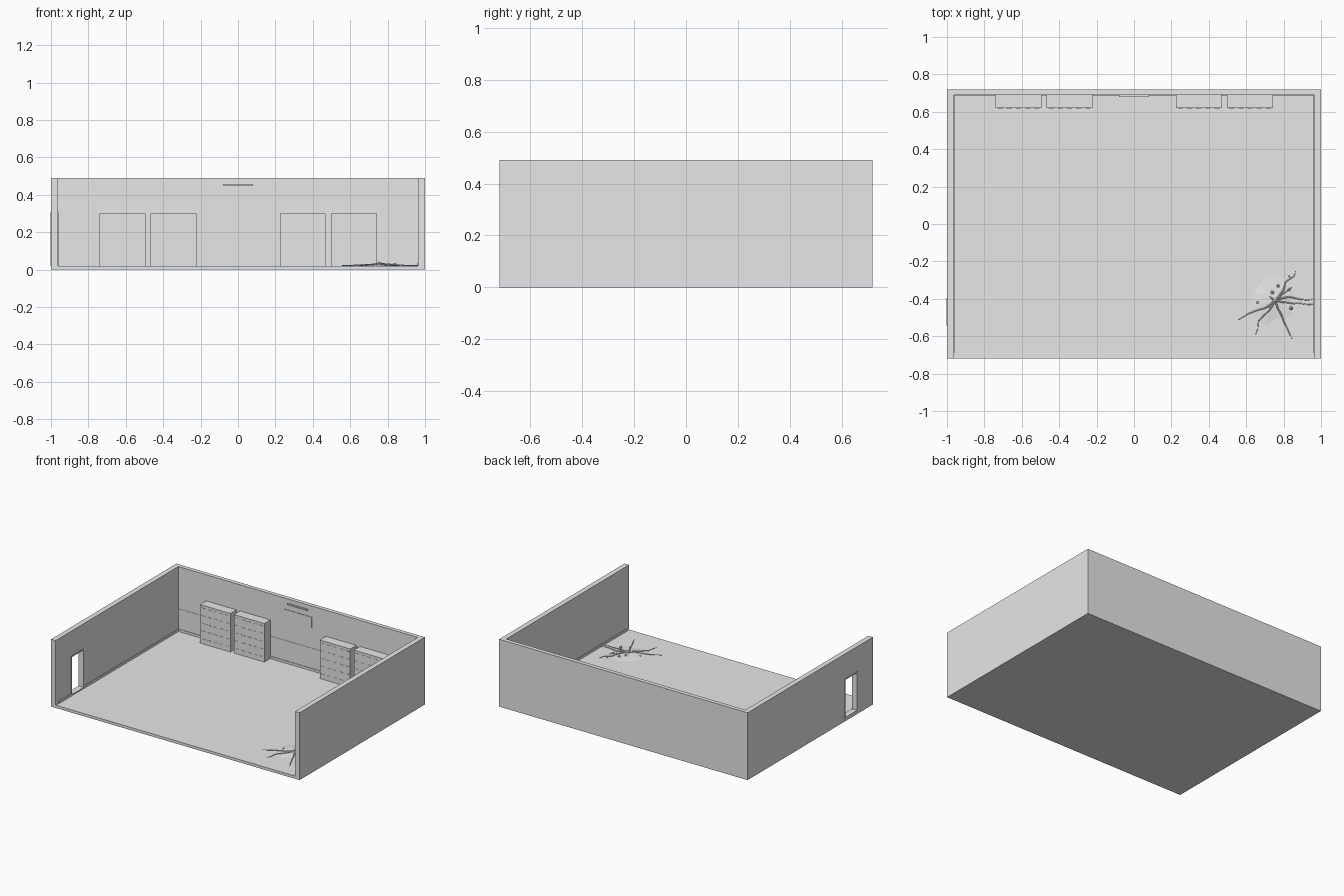
import bpy, bmesh, math, random
from mathutils import Matrix, Vector

random.seed(4)
if "Cube" in bpy.data.objects:
    bpy.data.objects.remove(bpy.data.objects["Cube"], do_unlink=True)

grey = bpy.data.materials.new("light_grey")
grey.use_nodes = True
colour = (0.8, 0.8, 0.8, 1)
grey.diffuse_color = colour
grey.node_tree.nodes["Principled BSDF"].inputs["Base Color"].default_value = colour

W, D, H = 1.0, 0.72, 0.49      # half width, half depth, wall height
IN_X, IN_Y = 0.963, 0.69       # inner wall faces
FLOOR = 0.02


def finish(name, bm):
    bmesh.ops.recalc_face_normals(bm, faces=bm.faces)
    mesh = bpy.data.meshes.new(name)
    bm.to_mesh(mesh)
    bm.free()
    mesh.materials.append(grey)
    ob = bpy.data.objects.new(name, mesh)
    bpy.context.collection.objects.link(ob)
    return ob


def boxes(name, spans):
    """One object made of boxes given as (x0, x1, y0, y1, z0, z1)."""
    bm = bmesh.new()
    for x0, x1, y0, y1, z0, z1 in spans:
        mid = Vector((x0 + x1, y0 + y1, z0 + z1)) / 2
        size = Matrix.Diagonal((x1 - x0, y1 - y0, z1 - z0, 1))
        bmesh.ops.create_cube(bm, size=1, matrix=Matrix.Translation(mid) @ size)
    return finish(name, bm)


def side_wall(name, x0, x1, outline):
    """Extrude a (y, z) outline from x0 to x1."""
    bm = bmesh.new()
    face = bm.faces.new([bm.verts.new((x0, y, z)) for y, z in outline])
    out = bmesh.ops.extrude_face_region(bm, geom=[face])
    moved = [v for v in out["geom"] if isinstance(v, bmesh.types.BMVert)]
    bmesh.ops.translate(bm, verts=moved, vec=(x1 - x0, 0, 0))
    return finish(name, bm)


# Room shell, with a doorway in the right wall
DOOR_A, DOOR_B, DOOR_TOP = -0.545, -0.395, 0.31
boxes("floor", [(-W, W, -D, D, 0, FLOOR)])
boxes("back_wall", [(-IN_X, IN_X, IN_Y, D, FLOOR, H)])
side_wall("left_wall", IN_X, W, [(-D, FLOOR), (D, FLOOR), (D, H), (-D, H)])
side_wall("right_wall", -W, -IN_X, [
    (-D, FLOOR), (DOOR_A, FLOOR), (DOOR_A, DOOR_TOP), (DOOR_B, DOOR_TOP),
    (DOOR_B, FLOOR), (D, FLOOR), (D, H), (-D, H)])

# Door frame and threshold
fx0, fx1, jamb = -W - 0.002, -IN_X + 0.003, 0.009
boxes("door_frame", [
    (fx0, fx1, DOOR_A, DOOR_A + jamb, FLOOR, DOOR_TOP),
    (fx0, fx1, DOOR_B - jamb, DOOR_B, FLOOR, DOOR_TOP),
    (fx0, fx1, DOOR_A, DOOR_B, DOOR_TOP - jamb, DOOR_TOP),
    (fx0, fx1, DOOR_A, DOOR_B, FLOOR, FLOOR + jamb)])

# Skirting and rail along the walls
sk, sk_top = 0.004, 0.037
boxes("skirting", [
    (-IN_X, IN_X, IN_Y - sk, IN_Y, FLOOR, sk_top),
    (IN_X - sk, IN_X, -0.69, IN_Y, FLOOR, sk_top),
    (-IN_X, -IN_X + sk, -0.69, DOOR_A, FLOOR, sk_top),
    (-IN_X, -IN_X + sk, DOOR_B, IN_Y, FLOOR, sk_top)])
boxes("wall_rail", [(-IN_X, IN_X, IN_Y - 0.002, IN_Y, 0.178, 0.184)])

# Four cabinets with rows of thin drawer pulls
CAB_FRONT, CAB_TOP, CAB_W = 0.62, 0.30, 0.245
for number, left in enumerate((-0.74, -0.467, 0.224, 0.498), 1):
    boxes(f"cabinet_{number}",
          [(left, left + CAB_W, CAB_FRONT, IN_Y, FLOOR, CAB_TOP)])
    pulls = []
    for row in range(5):
        for col in range(5):
            x = left + CAB_W * (col + 0.5) / 5
            z = FLOOR + (CAB_TOP - FLOOR) * (row + 0.6) / 5
            pulls.append((x - 0.014, x + 0.014, CAB_FRONT - 0.002, CAB_FRONT,
                          z, z + 0.004))
    boxes(f"drawer_pulls_{number}", pulls)

# Board and lamp bar in the middle of the back wall
boxes("wall_board", [(-0.113, 0.113, IN_Y - 0.004, IN_Y, 0.335, 0.41)])
boxes("lamp_bar", [(-0.08, 0.08, IN_Y - 0.01, IN_Y, 0.45, 0.459)])

# Low rubble mound on the floor
CENTRE = Vector((0.755, -0.408, FLOOR))
bm = bmesh.new()
rings, top = [], bm.verts.new(CENTRE + Vector((0, 0, 0.009)))
SIDES = 14
for scale, height in ((0.5, 0.006), (1, 0)):
    ring = []
    for i in range(SIDES):
        a = math.tau * i / SIDES
        r = scale * random.uniform(0.095, 0.14)
        ring.append(bm.verts.new(
            CENTRE + Vector((r * math.cos(a) - 0.015, r * math.sin(a), height))))
    rings.append(ring)
for i in range(SIDES):
    j = (i + 1) % SIDES
    bm.faces.new((top, rings[0][i], rings[0][j]))
    bm.faces.new((rings[0][i], rings[1][i], rings[1][j], rings[0][j]))
finish("mound", bm)

# Thin crooked roots spreading from the mound
ROOTS = [
    [(0.80, -0.35), (0.81, -0.31), (0.855, -0.28), (0.866, -0.245)],
    [(0.70, -0.45), (0.61, -0.48), (0.556, -0.513)],
    [(0.725, -0.46), (0.665, -0.52), (0.65, -0.59)],
    [(0.79, -0.49), (0.82, -0.56), (0.845, -0.612)],
    [(0.82, -0.42), (0.89, -0.425), (0.96, -0.43)],
    [(0.83, -0.39), (0.89, -0.403), (0.96, -0.402)],
    [(0.80, -0.37), (0.85, -0.335)],
    [(0.72, -0.38), (0.66, -0.39)],
]
curve = bpy.data.curves.new("roots", "CURVE")
curve.dimensions = "3D"
curve.bevel_depth = 0.005
curve.bevel_resolution = 0
curve.use_fill_caps = True
curve.materials.append(grey)
for path in ROOTS:
    path = [(CENTRE.x, CENTRE.y)] + path
    dense = []
    for (ax, ay), (bx, by) in zip(path, path[1:]):
        dense += [(ax, ay), ((ax + bx) / 2 + random.uniform(-0.006, 0.006),
                             (ay + by) / 2 + random.uniform(-0.006, 0.006))]
    dense.append(path[-1])
    spline = curve.splines.new("POLY")
    spline.points.add(len(dense) - 1)
    for i, (x, y) in enumerate(dense):
        t = i / (len(dense) - 1)
        spline.points[i].co = (x, y, FLOOR + 0.002 + 0.01 * (1 - t) ** 2, 1)
        spline.points[i].radius = 1 - 0.7 * t
bpy.context.collection.objects.link(bpy.data.objects.new("roots", curve))

# Loose stones
bm = bmesh.new()
for x, y, r in ((0.74, -0.365, 0.011), (0.77, -0.33, 0.010), (0.83, -0.35, 0.009),
                (0.84, -0.45, 0.011), (0.66, -0.42, 0.007), (0.755, -0.41, 0.016),
                (0.72, -0.44, 0.008), (0.83, -0.28, 0.005)):
    place = Matrix.Translation((x, y, FLOOR + r * 0.5))
    turn = Matrix.Rotation(random.uniform(0, math.tau), 4, "Z")
    bmesh.ops.create_icosphere(bm, subdivisions=1, radius=r, matrix=place @ turn)
finish("stones", bm)
